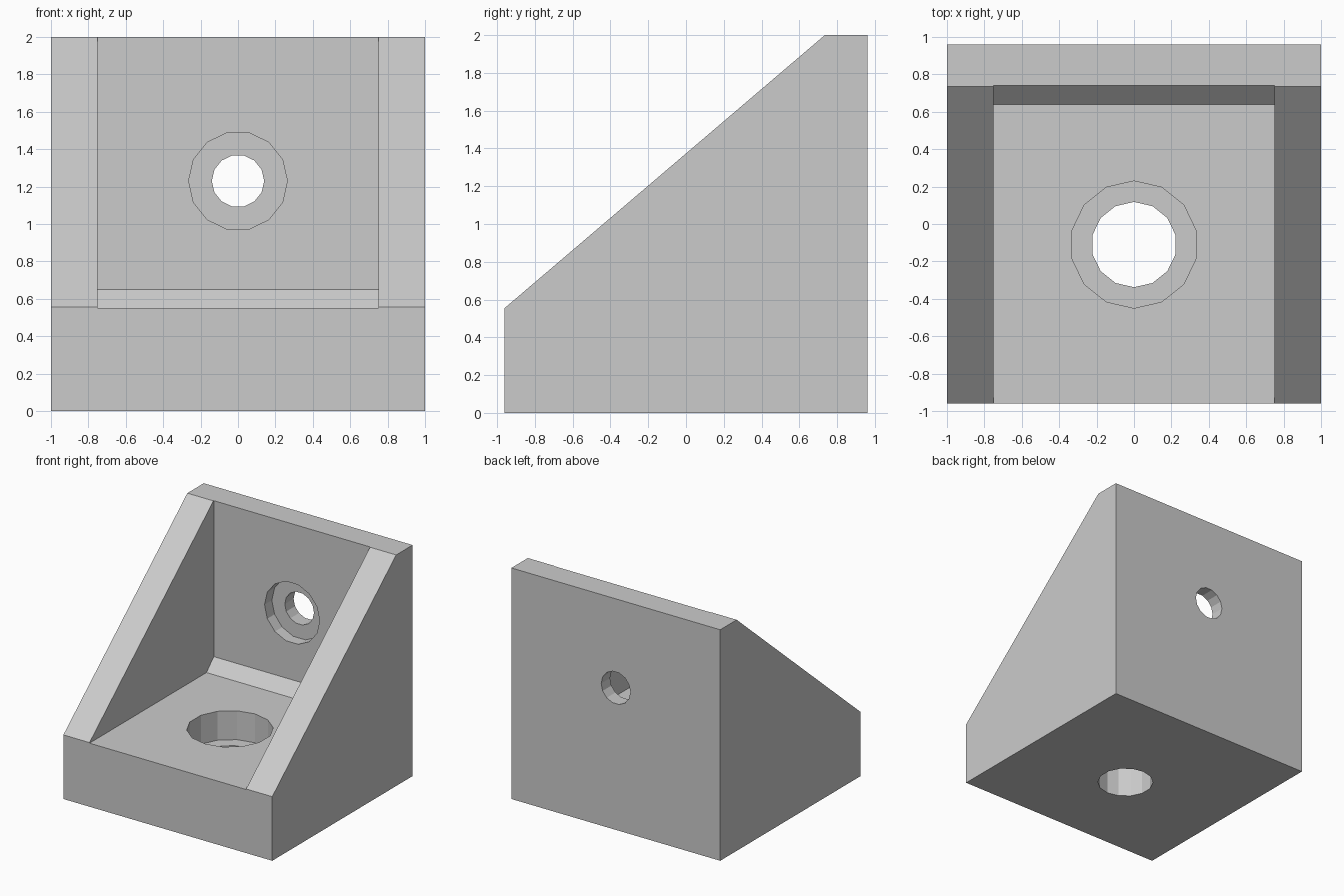
import bpy, bmesh, math
from mathutils import Vector

cube = bpy.data.objects.get("Cube")
if cube:
    bpy.data.objects.remove(cube, do_unlink=True)

grey = bpy.data.materials.new("plain grey")
grey.use_nodes = True
colour = (0.6, 0.6, 0.6, 1)
grey.diffuse_color = colour
grey.node_tree.nodes["Principled BSDF"].inputs["Base Color"].default_value = colour


def prism(name, points, sweep):
    """Extrude a closed outline along the sweep vector."""
    bm = bmesh.new()
    face = bm.faces.new([bm.verts.new(p) for p in points])
    out = bmesh.ops.extrude_face_region(bm, geom=[face], use_keep_orig=True)
    moved = [g for g in out["geom"] if isinstance(g, bmesh.types.BMVert)]
    bmesh.ops.translate(bm, verts=moved, vec=Vector(sweep))
    bmesh.ops.recalc_face_normals(bm, faces=bm.faces)
    mesh = bpy.data.meshes.new(name)
    bm.to_mesh(mesh)
    bm.free()
    mesh.materials.append(grey)
    obj = bpy.data.objects.new(name, mesh)
    bpy.context.collection.objects.link(obj)
    return obj


def side_prism(name, profile, half_width):
    """Sweep a (y, z) profile across x, symmetric about the middle."""
    return prism(name, [(-half_width, y, z) for y, z in profile], (2 * half_width, 0, 0))


def ring(radius, start, sides=14):
    angles = [start + i * math.tau / sides for i in range(sides)]
    return [(radius * math.cos(a), radius * math.sin(a)) for a in angles]


def cut(target, cutter):
    cutter.hide_render = True
    mod = target.modifiers.new("cut", 'BOOLEAN')
    mod.operation = 'DIFFERENCE'
    mod.solver = 'EXACT'
    mod.object = cutter
    bpy.context.view_layer.objects.active = target
    bpy.ops.object.modifier_apply(modifier=mod.name)
    bpy.data.objects.remove(cutter, do_unlink=True)


# Solid wedge with sloping front
bracket = side_prism("corner_bracket", [
    (-0.96, 0), (0.96, 0), (0.96, 2), (0.735, 2), (-0.96, 0.555)], 1.0)

# Pocket between the cheeks, with a chamfer along the inner corner
cut(bracket, side_prism("pocket_cutter", [
    (-1.2, 0.55), (0.64, 0.55), (0.74, 0.65), (0.74, 2.2), (-1.2, 2.2)], 0.75))

# Floor hole: through bore, then counterbore
for radius, bottom in ((0.228, -0.2), (0.34, 0.30)):
    outline = [(x, y - 0.11, bottom) for x, y in ring(radius, math.pi / 2)]
    cut(bracket, prism("floor_hole_cutter", outline, (0, 0, 1.0 - bottom)))

# Back wall hole: through bore, then counterbore
for radius, back in ((0.14, 1.2), (0.264, 0.84)):
    outline = [(x, 0.4, z + 1.23) for x, z in ring(radius, 0)]
    cut(bracket, prism("wall_hole_cutter", outline, (0, back - 0.4, 0)))
